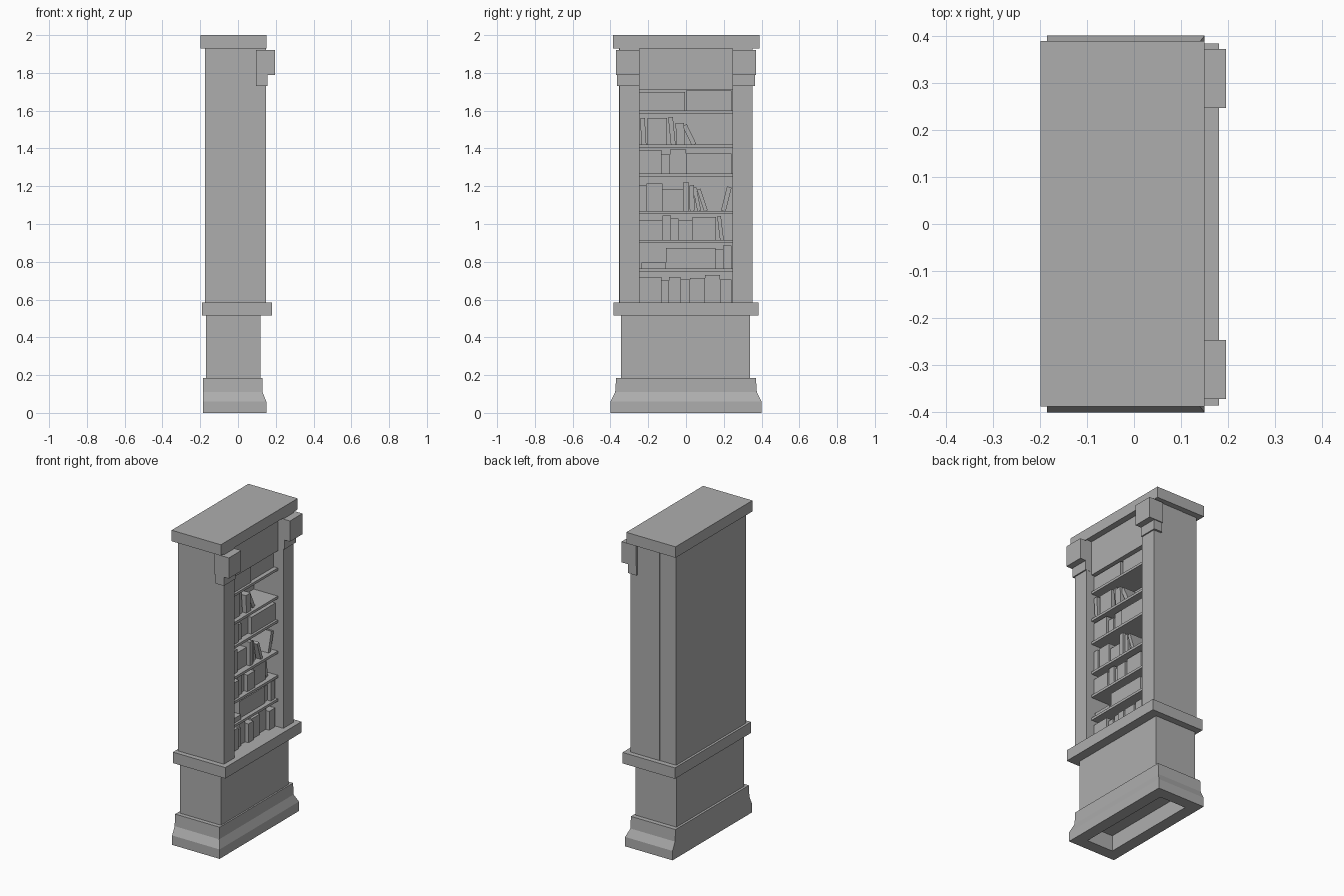
import bpy, bmesh
from mathutils import Matrix, Vector

cube = bpy.data.objects.get("Cube")
if cube:
    bpy.data.objects.remove(cube, do_unlink=True)

stone = bpy.data.materials.new("plain grey")
stone.use_nodes = True
GREY = (0.42, 0.42, 0.42, 1)
stone.diffuse_color = GREY
stone.node_tree.nodes["Principled BSDF"].inputs["Base Color"].default_value = GREY


def finish(name, bm):
    bmesh.ops.recalc_face_normals(bm, faces=bm.faces)
    mesh = bpy.data.meshes.new(name)
    bm.to_mesh(mesh)
    bm.free()
    mesh.materials.append(stone)
    obj = bpy.data.objects.new(name, mesh)
    bpy.context.collection.objects.link(obj)
    return obj


def add_box(bm, x, y, z, lean=0):
    """Box from three (low, high) ranges, leaning about its bottom centre."""
    size = Vector([b - a for a, b in (x, y, z)])
    base = Vector((sum(x) / 2, sum(y) / 2, z[0]))
    mat = (Matrix.Translation(base) @ Matrix.Rotation(lean, 4, 'X')
           @ Matrix.Translation((0, 0, size.z / 2)) @ Matrix.Diagonal((*size, 1)))
    bmesh.ops.create_cube(bm, size=1, matrix=mat)


def box(name, x, y, z):
    bm = bmesh.new()
    add_box(bm, x, y, z)
    return finish(name, bm)


# Hollow plinth: moulded outside, recessed underside
rings = [(0.10, -0.11, 0.075, 0.325), (0, -0.11, 0.075, 0.325),
         (0, -0.185, 0.15, 0.40), (0.06, -0.185, 0.15, 0.40),
         (0.11, -0.185, 0.13, 0.375), (0.185, -0.185, 0.13, 0.37)]
bm = bmesh.new()
loops = [[bm.verts.new(p + (z,)) for p in ((x0, -y), (x1, -y), (x1, y), (x0, y))]
         for z, x0, x1, y in rings]
for low, high in zip(loops, loops[1:]):
    for i in range(4):
        j = (i + 1) % 4
        bm.faces.new((low[i], low[j], high[j], high[i]))
bm.faces.new(loops[0])
bm.faces.new(loops[-1])
finish("plinth", bm)

# Base cabinet, waist ledge and cornice
box("base_cabinet", (-0.17, 0.12), (-0.343, 0.34), (0.185, 0.515))
box("waist_ledge", (-0.19, 0.18), (-0.385, 0.383), (0.515, 0.585))
box("cornice", (-0.198, 0.15), (-0.387, 0.388), (1.93, 2.0))

# Upper case
BACK, FRONT = -0.06, 0.11
box("back_panel", (-0.175, BACK), (-0.354, 0.35), (0.585, 1.93))
box("frieze", (BACK, FRONT), (-0.25, 0.245), (1.71, 1.93))
for name, s in (("right", -1), ("left", 1)):
    box(name + "_pillar", (BACK, 0.147), sorted((s * 0.247, s * 0.352)), (0.585, 1.93))
    box(name + "_bracket_drop", (0.095, 0.155), sorted((s * 0.246, s * 0.365)), (1.73, 1.79))
    box(name + "_bracket_block", (0.095, 0.195), sorted((s * 0.246, s * 0.371)), (1.79, 1.922))

# Shelves, each entry is the top of the board
shelf_tops = [0.765, 0.915, 1.07, 1.267, 1.42, 1.60]
for i, top in enumerate(shelf_tops):
    box(f"shelf_{i + 1}", (BACK, FRONT), (-0.25, 0.245), (top - 0.016, top))

# Books per row: (start y, end y, height, lean)
rows = [
    [(-.245, -.13, .135, 0), (-.13, -.09, .115, 0), (-.09, -.03, .135, 0),
     (-.03, .02, .12, 0), (.02, .10, .13, 0), (.10, .18, .145, 0), (.18, .24, .12, 0)],
    [(-.235, -.105, .03, 0), (-.105, .155, .108, 0), (.155, .195, .1, 0), (.195, .24, .12, 0)],
    [(-.245, -.125, .107, 0), (-.125, -.08, .13, 0), (-.08, -.04, .115, 0),
     (-.04, .035, .105, 0), (.035, .16, .122, 0), (.18, .2, .128, .12)],
    [(-.245, -.21, .135, 0), (-.21, -.125, .145, 0), (-.125, -.015, .113, 0),
     (-.015, .015, .15, 0), (.02, .045, .135, .02), (.06, .08, .125, .2),
     (.095, .115, .12, .32), (.185, .21, .13, -.25)],
    [(-.245, -.13, .125, 0), (-.13, -.085, .1, 0), (-.085, 0, .128, 0), (0, .242, .107, 0)],
    [(-.235, -.21, .14, .06), (-.205, -.1, .142, 0), (-.08, -.055, .145, .1),
     (-.05, -.005, .115, .05), (.03, .055, .115, .45)],
    [(-.245, -.005, .1, 0), (0, .24, .107, 0)],
]
for r, (floor, books) in enumerate(zip([0.585] + shelf_tops, rows)):
    bm = bmesh.new()
    for i, (y0, y1, height, lean) in enumerate(books):
        depth = FRONT - 0.015 - 0.012 * (i % 3)
        add_box(bm, (BACK, depth), (y0, y1), (floor, floor + height), lean)
    finish(f"books_row_{r + 1}", bm)
